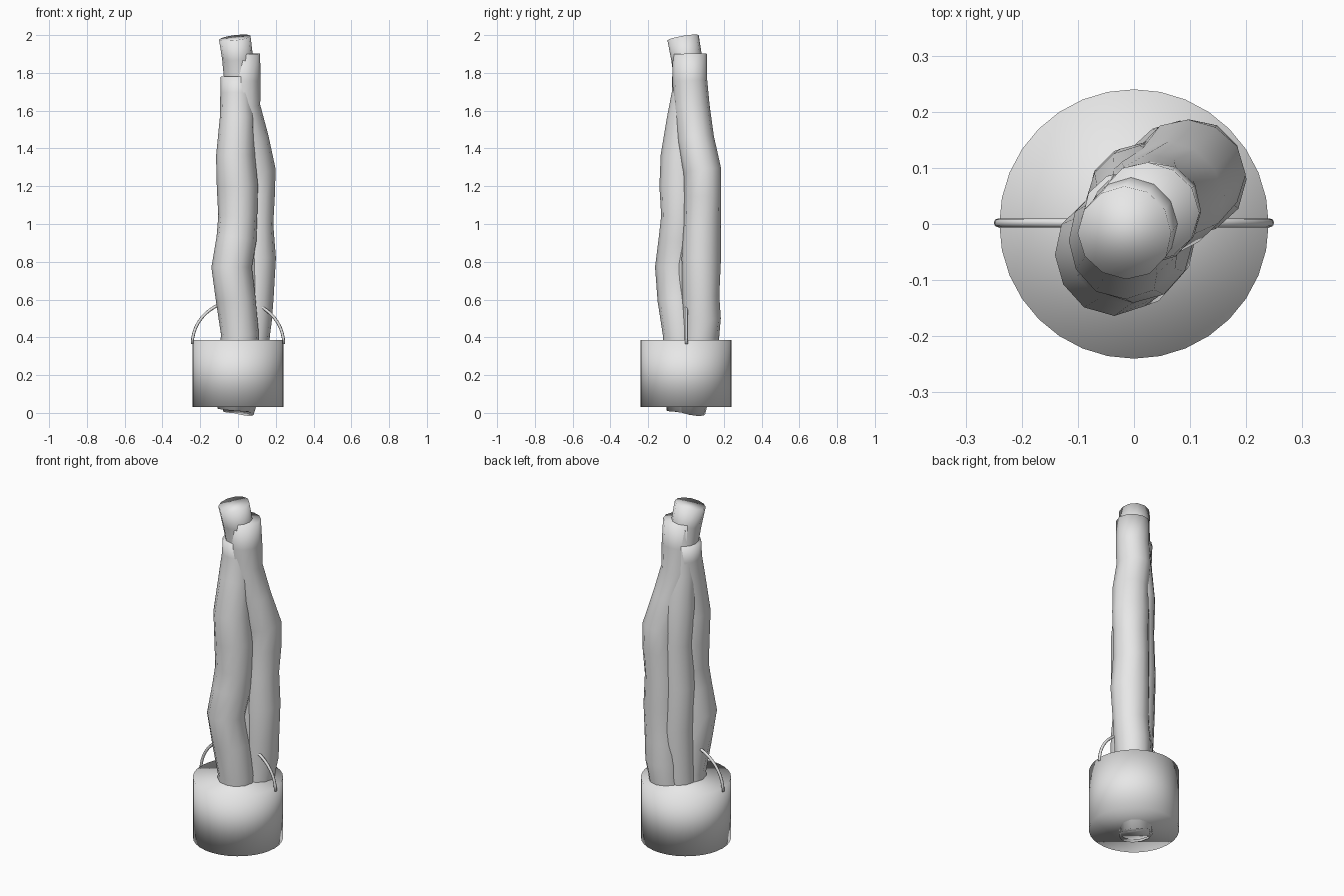
import bpy, bmesh, math
from mathutils import Vector

grey = bpy.data.materials.new("light_grey")
grey.diffuse_color = (0.8, 0.8, 0.8, 1)


def finish(name, bm):
    bmesh.ops.recalc_face_normals(bm, faces=bm.faces)
    for f in bm.faces:
        f.smooth = True
    me = bpy.data.meshes.new(name)
    bm.to_mesh(me)
    bm.free()
    me.materials.append(grey)
    ob = bpy.data.objects.new(name, me)
    bpy.context.collection.objects.link(ob)
    return ob


def tube(name, path, sides, wobble=0.0):
    """Loft rings along (x, y, z, radius) points, capped at both ends."""
    bm = bmesh.new()
    pts = [Vector(p[:3]) for p in path]
    rings = []
    for i, p in enumerate(pts):
        t = (pts[min(i + 1, len(pts) - 1)] - pts[max(i - 1, 0)]).normalized()
        side = Vector((0, 1, 0)).cross(t)
        if side.length < 0.1:
            side = Vector((1, 0, 0))
        side.normalize()
        up = t.cross(side)
        ring = []
        for k in range(sides):
            a = 2 * math.pi * k / sides
            r = path[i][3] * (1 + wobble * math.sin(3 * a + 1.7 * i))
            ring.append(bm.verts.new(p + r * (math.cos(a) * side + math.sin(a) * up)))
        rings.append(ring)
    for lo, hi in zip(rings, rings[1:]):
        for k in range(sides):
            n = (k + 1) % sides
            bm.faces.new((lo[k], lo[n], hi[n], hi[k]))
    bm.faces.new(rings[0])
    bm.faces.new(rings[-1])
    return finish(name, bm)


# Pot: closed drum with soft shading
bm = bmesh.new()
bmesh.ops.create_cone(bm, cap_ends=True, segments=32, radius1=0.24, radius2=0.24, depth=0.355)
bmesh.ops.translate(bm, verts=bm.verts, vec=(0, 0, 0.2075))
finish("pot", bm)

# Handle: thin half hoop over the pot
arc = [(0.242 * math.cos(a), 0.002, 0.365 + 0.228 * math.sin(a), 0.008)
       for a in (math.pi * i / 24 for i in range(25))]
tube("handle", arc, 8)

# Three twisting stems, each cut off at its own height
tube("front_stem", [
    (-0.02, -0.01, 0.015, 0.09), (0.0, -0.02, 0.25, 0.10), (0.01, -0.025, 0.42, 0.10),
    (-0.01, -0.045, 0.60, 0.105), (-0.035, -0.055, 0.77, 0.107), (-0.01, -0.04, 0.92, 0.106),
    (0.0, -0.03, 1.04, 0.103), (-0.002, -0.03, 1.20, 0.109), (-0.015, -0.03, 1.36, 0.103),
    (-0.005, -0.01, 1.56, 0.092), (-0.006, 0.01, 1.69, 0.086), (-0.006, 0.012, 1.78, 0.085)], 12, 0.02)
tube("back_stem", [
    (0.0, 0.02, 0.01, 0.085), (0.06, 0.07, 0.25, 0.095), (0.075, 0.08, 0.42, 0.095),
    (0.082, 0.085, 0.50, 0.10), (0.09, 0.08, 0.62, 0.098), (0.095, 0.08, 0.82, 0.104),
    (0.09, 0.085, 1.0, 0.098), (0.098, 0.09, 1.15, 0.098), (0.098, 0.088, 1.28, 0.10),
    (0.065, 0.05, 1.45, 0.097), (0.025, 0.03, 1.62, 0.095), (0.028, 0.022, 1.76, 0.092),
    (0.025, 0.02, 1.90, 0.09)], 12, 0.02)
tube("middle_stem", [
    (0.0, 0.01, 0.003, 0.08), (0.015, 0.03, 0.25, 0.09), (0.02, 0.04, 0.45, 0.092),
    (0.025, 0.05, 0.70, 0.098), (0.015, 0.045, 0.95, 0.098), (0.025, 0.05, 1.2, 0.096),
    (0.01, 0.045, 1.42, 0.094), (0.005, 0.03, 1.60, 0.082), (0.004, 0.016, 1.78, 0.08),
    (-0.003, 0.002, 1.88, 0.082), (-0.016, -0.016, 1.986, 0.084)], 12, 0.015)
